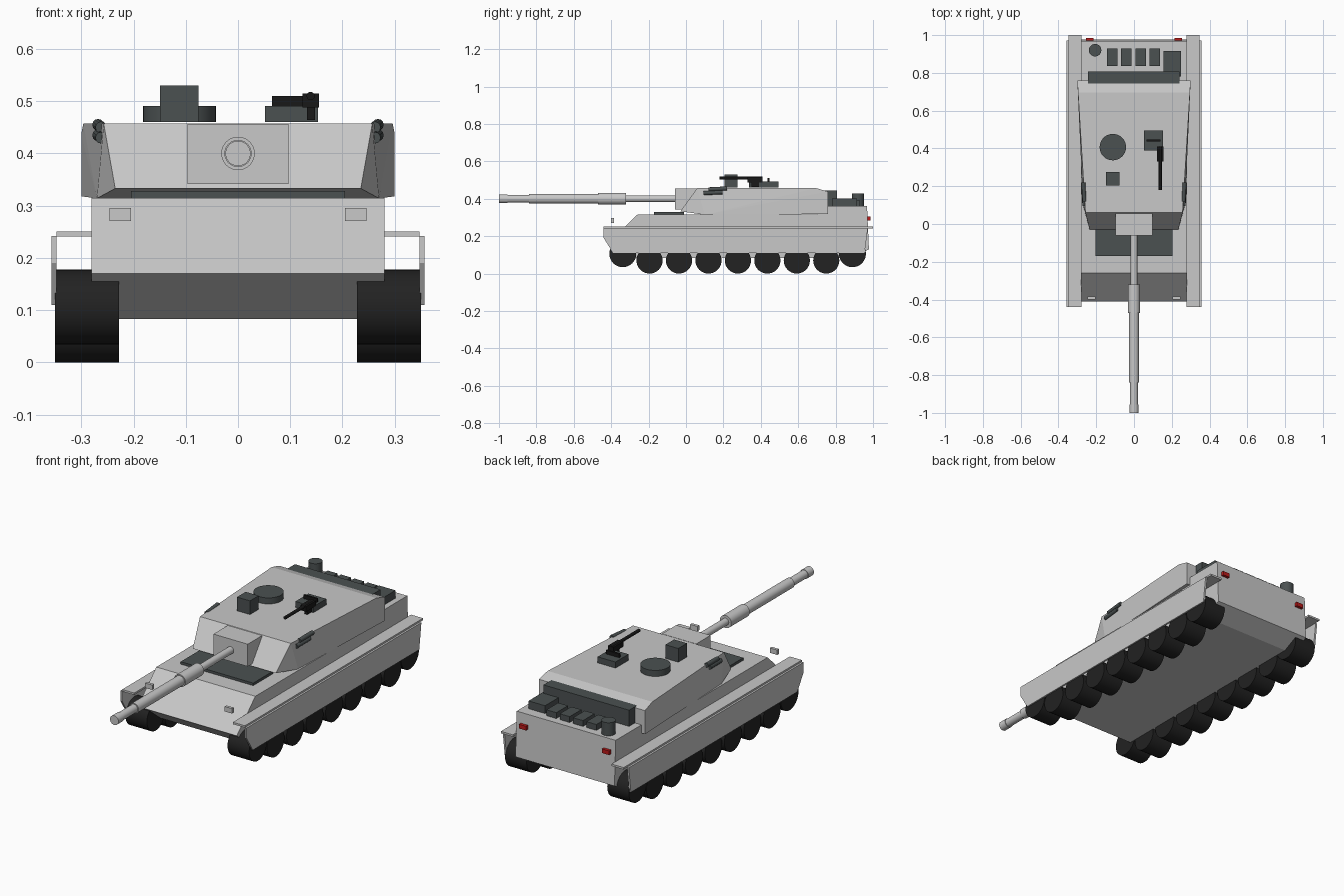
import bpy, bmesh, math
from mathutils import Matrix, Vector

cube = bpy.data.objects.get("Cube")
if cube:
    bpy.data.objects.remove(cube, do_unlink=True)


def material(name, colour):
    m = bpy.data.materials.new(name)
    m.use_nodes = True
    m.diffuse_color = (*colour, 1)
    m.node_tree.nodes["Principled BSDF"].inputs["Base Color"].default_value = (*colour, 1)
    return m


BODY = material("light grey paint", (0.58, 0.58, 0.58))
DARK = material("dark slate fittings", (0.07, 0.082, 0.083))
RUBBER = material("black rubber", (0.016, 0.016, 0.016))
STEEL = material("black gunmetal", (0.009, 0.009, 0.009))
RED = material("red lamp", (0.5, 0.01, 0.01))


def finish(name, bm, mat, smooth=False):
    bmesh.ops.recalc_face_normals(bm, faces=bm.faces)
    mesh = bpy.data.meshes.new(name)
    bm.to_mesh(mesh)
    bm.free()
    mesh.materials.append(mat)
    ob = bpy.data.objects.new(name, mesh)
    bpy.context.collection.objects.link(ob)
    if smooth:
        bpy.ops.object.select_all(action='DESELECT')
        ob.select_set(True)
        bpy.context.view_layer.objects.active = ob
        bpy.ops.object.shade_smooth_by_angle(angle=math.radians(35))
    return ob


def box(name, x, y, z, mat):
    """Box from (min, max) ranges on each axis."""
    bm = bmesh.new()
    size = [b - a for a, b in (x, y, z)]
    mid = [(a + b) / 2 for a, b in (x, y, z)]
    bmesh.ops.create_cube(bm, size=1, matrix=Matrix.Translation(mid) @ Matrix.Diagonal((*size, 1)))
    return finish(name, bm, mat)


def rod(name, start, end, r, mat, sides=32):
    """Capped cylinder between two points."""
    a, b = Vector(start), Vector(end)
    turn = (b - a).to_track_quat('Z', 'Y').to_matrix().to_4x4()
    bm = bmesh.new()
    bmesh.ops.create_cone(bm, cap_ends=True, segments=sides, radius1=r, radius2=r,
                          depth=(b - a).length, matrix=Matrix.Translation((a + b) / 2) @ turn)
    return finish(name, bm, mat, smooth=True)


def extrude_x(name, profile, x0, x1, mat):
    """Side profile of (y, z) points pulled along x."""
    bm = bmesh.new()
    face = bm.faces.new([bm.verts.new((x0, y, z)) for y, z in profile])
    new = bmesh.ops.extrude_face_region(bm, geom=[face])["geom"]
    bmesh.ops.translate(bm, vec=(x1 - x0, 0, 0),
                        verts=[v for v in new if isinstance(v, bmesh.types.BMVert)])
    return finish(name, bm, mat)


# Hull with sloped nose and raised engine deck
extrude_x("hull", [(-0.41, 0.17), (-0.26, 0.315), (0.7, 0.315), (0.7, 0.36), (0.968, 0.36),
                   (0.978, 0.13), (0.88, 0.083), (-0.3, 0.083)], -0.28, 0.28, BODY)
box("driver_plate", (-0.205, 0.205), (-0.17, -0.01), (0.31, 0.328), DARK)

# Turret
bm = bmesh.new()
for x, y, z in [(0.257, 0.06, 0.457), (0.235, -0.03, 0.333), (0.27, 0.1, 0.314),
                (0.3, 0.76, 0.318), (0.3, 0.76, 0.438), (0.296, 0.695, 0.457)]:
    for s in (-1, 1):
        bm.verts.new((s * x, y, z))
bmesh.ops.convex_hull(bm, input=bm.verts[:])
bmesh.ops.dissolve_limit(bm, angle_limit=0.01, verts=bm.verts[:], edges=bm.edges[:])
finish("turret", bm, BODY)
box("gun_mantlet", (-0.097, 0.097), (-0.06, 0.056), (0.342, 0.456), BODY)

# Main gun, in steps from mantlet to muzzle
for name, y0, y1, r in [("barrel_root", -0.05, -0.32, 0.018), ("barrel_sleeve", -0.32, -0.47, 0.032),
                        ("barrel_middle", -0.47, -0.84, 0.026), ("barrel_tip", -0.84, -0.955, 0.021),
                        ("muzzle", -0.955, -1.0, 0.024)]:
    rod(name, (0, y0, 0.4), (0, y1, 0.4), r, BODY)

# Mirrored parts: fenders, skirts, wheels, lamps, launchers
for s, side in ((1, "left"), (-1, "right")):
    def span(a, b):
        return tuple(sorted((s * a, s * b)))

    box("fender_" + side, span(0.279, 0.347), (-0.44, 1.0), (0.241, 0.251), BODY)
    extrude_x("skirt_" + side, [(-0.44, 0.242), (-0.44, 0.19), (-0.39, 0.11), (0.955, 0.11),
                                (0.972, 0.242)], s * 0.347, s * 0.357, BODY)
    for i in range(7):
        y = -0.195 + i * 0.1575
        rod(f"road_wheel_{side}_{i + 1}", (s * 0.228, y, 0.07), (s * 0.35, y, 0.07), 0.07, RUBBER)
    for name, y in (("idler", -0.338), ("sprocket", 0.89)):
        rod(f"{name}_{side}", (s * 0.228, y, 0.106), (s * 0.35, y, 0.106), 0.072, RUBBER)
    box("headlamp_" + side, span(0.205, 0.246), (-0.4, -0.385), (0.271, 0.296), BODY)
    box("tail_lamp_" + side, span(0.215, 0.255), (0.968, 0.986), (0.285, 0.306), RED)
    for i, (y, z) in enumerate([(0.095, 0.43), (0.12, 0.45)]):
        rod(f"smoke_launcher_{side}_{i + 1}", (s * 0.262, y, z), (s * 0.268, y + 0.1, z + 0.005),
            0.011, DARK, 12)

# Roof fittings
rod("cupola", (-0.112, 0.407, 0.46), (-0.112, 0.407, 0.491), 0.07, DARK)
box("roof_sight", (-0.149, -0.076), (0.205, 0.275), (0.46, 0.53), DARK)
box("loader_hatch", (0.052, 0.153), (0.39, 0.495), (0.46, 0.491), DARK)
box("machine_gun_cradle", (0.065, 0.14), (0.437, 0.447), (0.488, 0.51), STEEL)
box("machine_gun_body", (0.123, 0.155), (0.33, 0.41), (0.488, 0.515), STEEL)
box("machine_gun_mount", (0.132, 0.147), (0.35, 0.39), (0.464, 0.49), STEEL)
rod("machine_gun_barrel", (0.139, 0.41, 0.51), (0.139, 0.18, 0.51), 0.008, STEEL, 12)

# Engine deck fittings
box("stowage_bin", (-0.243, 0.241), (0.738, 0.807), (0.355, 0.443), DARK)
for i in range(4):
    x = -0.116 + i * 0.0755
    box(f"deck_box_{i + 1}", (x - 0.028, x + 0.028), (0.836, 0.93), (0.355, 0.39), DARK)
box("deck_crate", (0.157, 0.25), (0.78, 0.915), (0.355, 0.4), DARK)
rod("deck_canister", (-0.206, 0.92, 0.355), (-0.206, 0.92, 0.427), 0.033, DARK)
